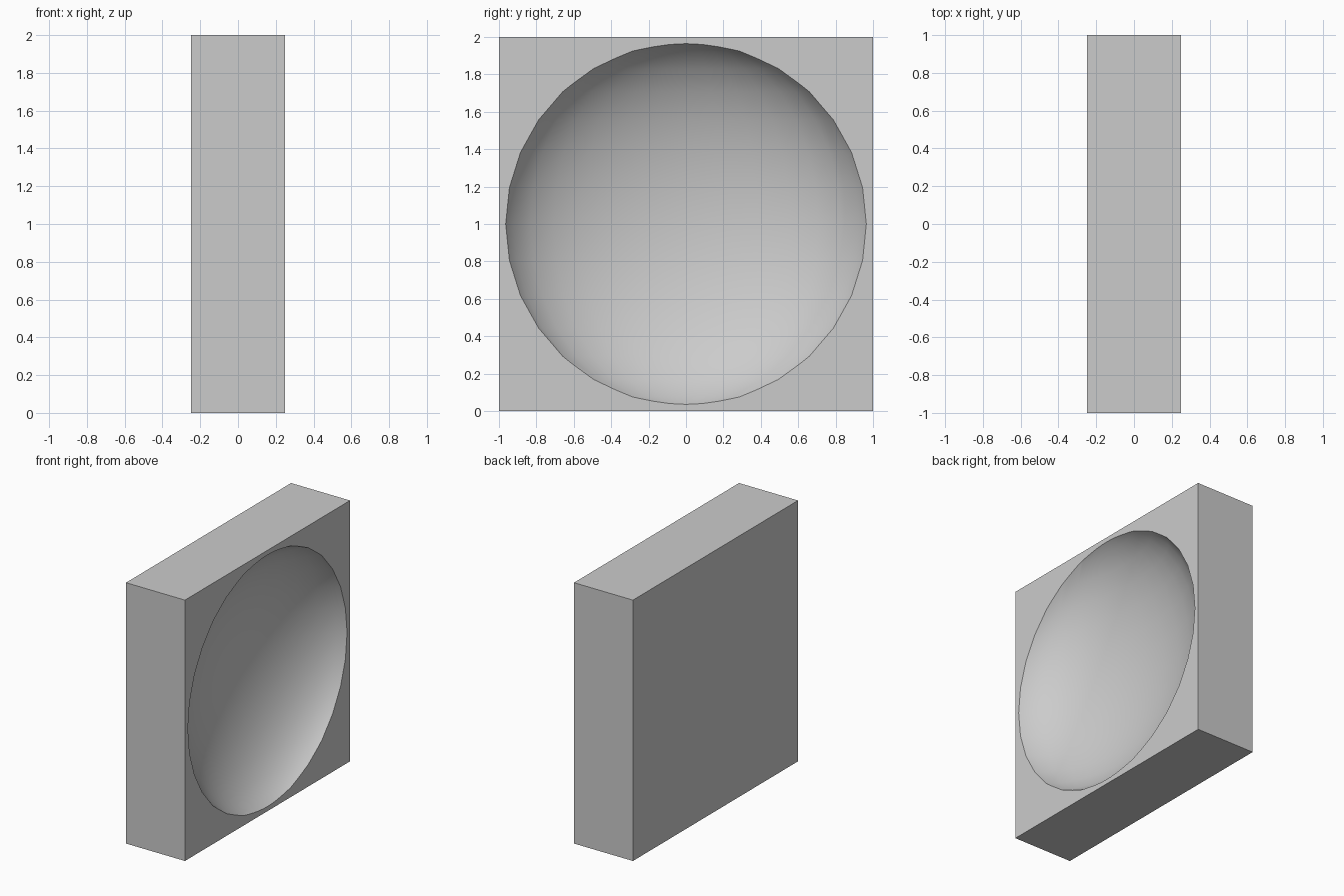
import bpy
from math import radians

if "Cube" in bpy.data.objects:
    bpy.data.objects.remove(bpy.data.objects["Cube"])

# Square slab standing on the ground
bpy.ops.mesh.primitive_cube_add(size=2, location=(0, 0, 1))
slab = bpy.context.object
slab.name = "dished_slab"
slab.scale = (0.25, 1, 1)
bpy.ops.object.transform_apply(location=False, rotation=False, scale=True)

# Flattened sphere that hollows out the dish on the right face
bpy.ops.mesh.primitive_uv_sphere_add(segments=32, ring_count=16, radius=1,
                                     location=(0.375, 0, 1))
cutter = bpy.context.object
cutter.name = "dish_cutter"
cutter.scale = (0.5, 1, 1)
bpy.ops.object.transform_apply(location=False, rotation=False, scale=True)
cutter.hide_render = True

# Cut the dish, then remove the cutter
bpy.ops.object.select_all(action='DESELECT')
slab.select_set(True)
bpy.context.view_layer.objects.active = slab
cut = slab.modifiers.new("dish", 'BOOLEAN')
cut.operation = 'DIFFERENCE'
cut.solver = 'EXACT'
cut.object = cutter
bpy.ops.object.modifier_apply(modifier=cut.name)
bpy.data.objects.remove(cutter)

# Smooth bowl, crisp rim and box edges
bpy.ops.object.shade_smooth_by_angle(angle=radians(30))
